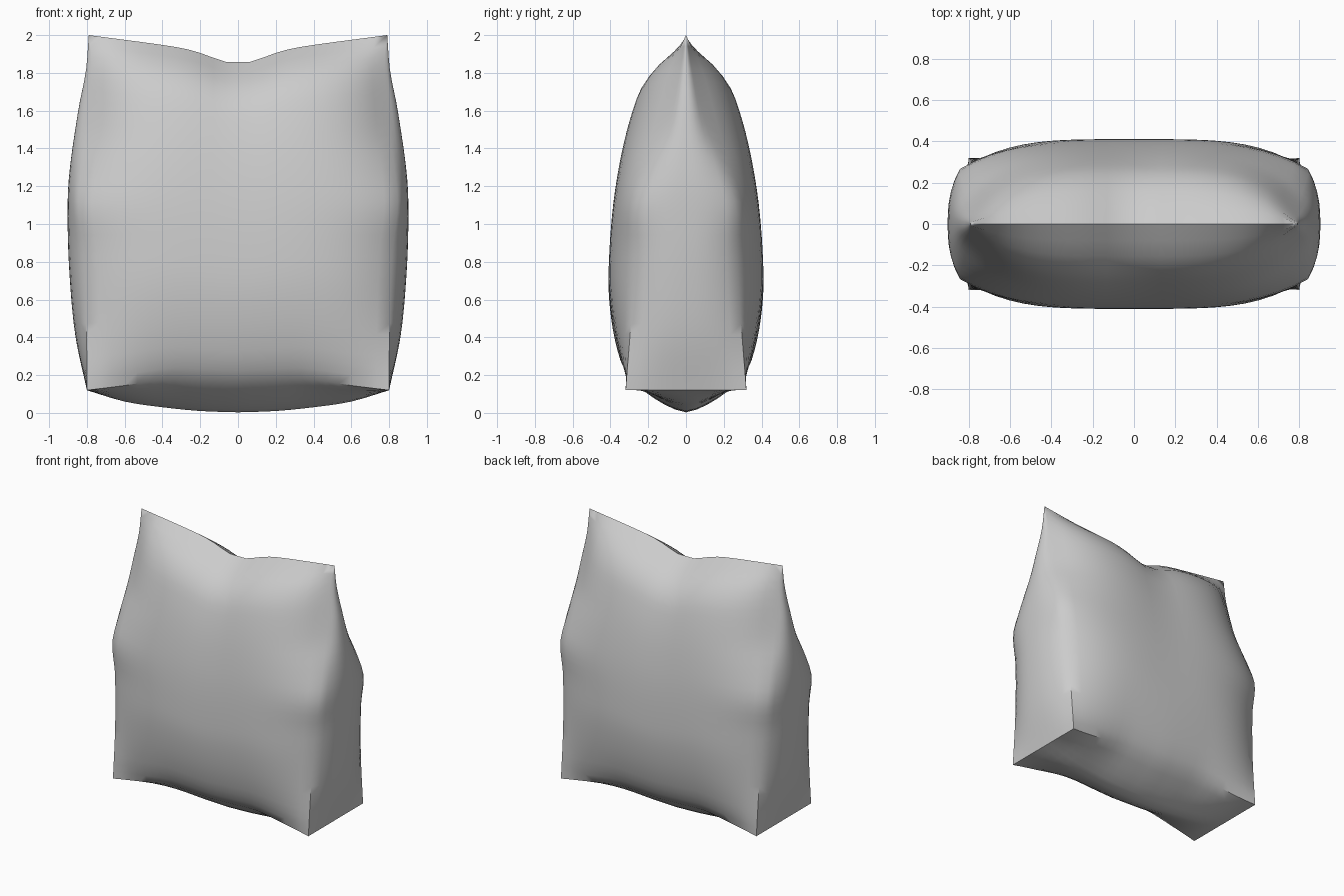
import bpy, bmesh
from math import radians

if "Cube" in bpy.data.objects:
    bpy.data.objects.remove(bpy.data.objects["Cube"])


def curve(pts):
    """Smooth (cubic Hermite) interpolation through (t, value) points."""
    n = len(pts)

    def slope(i):
        a, b = pts[max(i - 1, 0)], pts[min(i + 1, n - 1)]
        return (b[1] - a[1]) / (b[0] - a[0])

    def f(t):
        i = 0
        while i < n - 2 and t > pts[i + 1][0]:
            i += 1
        (t0, a), (t1, b) = pts[i], pts[i + 1]
        h = t1 - t0
        s = (t - t0) / h
        return (a * (1 + 2 * s) * (1 - s) ** 2 + b * s * s * (3 - 2 * s)
                + h * s * (1 - s) * ((1 - s) * slope(i) - s * slope(i + 1)))
    return f


# vertical profiles, v = 0 at the base and 1 at the top seam
seam_x = curve([(0, .80), (.2, .803), (.4, .82), (.52, .845), (.62, .83),
                (.74, .80), (.92, .775), (1, .79)])
seam_y = curve([(0, .32), (.2, .29), (.4, .268), (.52, .262), (.62, .20),
                (.74, .11), (.92, .03), (1, 0)])
belly_y = curve([(0, .29), (.06, .345), (.19, .395), (.34, .41), (.6, .37),
                 (.84, .27), (.93, .17), (1, 0)])
side_x = curve([(0, .80), (.15, .86), (.31, .89), (.47, .902), (.6, .895),
                (.79, .845), (.9, .805), (1, .79)])
# lengthwise profiles, by |u| from the centre to the corner
top_z = curve([(0, 1.858), (.09, 1.86), (.25, 1.905), (.4, 1.935), (1, 2.0)])
edge_z = curve([(0, .17), (.25, .178), (.44, .182), (.75, .145), (1, .12)])
base_z = curve([(0, .003), (.25, .01), (.5, .03), (.75, .06), (1, .12)])


def face_point(u, v, sign):
    a = abs(u)
    y = belly_y(v) + (seam_y(v) - belly_y(v)) * a ** 4
    z = edge_z(a) + (top_z(a) - edge_z(a)) * v
    return (seam_x(v) * u, sign * y, z)


def side_point(w, v, sign):
    x = seam_x(v) + (side_x(v) - seam_x(v)) * (1 - abs(w) ** 2.5)
    return (sign * x, w * seam_y(v), .12 + 1.88 * v)


def base_point(u, w):
    x, y, z = face_point(u, 0, 1)
    b = base_z(abs(u))
    return (x, y * w, b + (z - b) * abs(w) ** 1.5)


def panel(bm, point, n, m):
    grid = [[bm.verts.new(point(i / n, j / m)) for j in range(m + 1)]
            for i in range(n + 1)]
    for i in range(n):
        for j in range(m):
            bm.faces.new((grid[i][j], grid[i + 1][j],
                          grid[i + 1][j + 1], grid[i][j + 1]))


N, D, H = 24, 10, 32
bm = bmesh.new()
# front, back and the two side gussets
for s in (-1, 1):
    panel(bm, lambda a, b, s=s: face_point(2 * a - 1, b, s), N, H)
    panel(bm, lambda a, b, s=s: side_point(2 * a - 1, b, s), D, H)
# bulging base
panel(bm, lambda a, b: base_point(2 * a - 1, 2 * b - 1), N, D)

bmesh.ops.remove_doubles(bm, verts=bm.verts, dist=.0005)
bmesh.ops.recalc_face_normals(bm, faces=bm.faces)
mesh = bpy.data.meshes.new("stuffed_bag")
bm.to_mesh(mesh)
bm.free()
bag = bpy.data.objects.new("stuffed_bag", mesh)
bpy.context.collection.objects.link(bag)
bpy.context.view_layer.objects.active = bag
bag.select_set(True)
bpy.ops.object.shade_smooth_by_angle(angle=radians(40))
